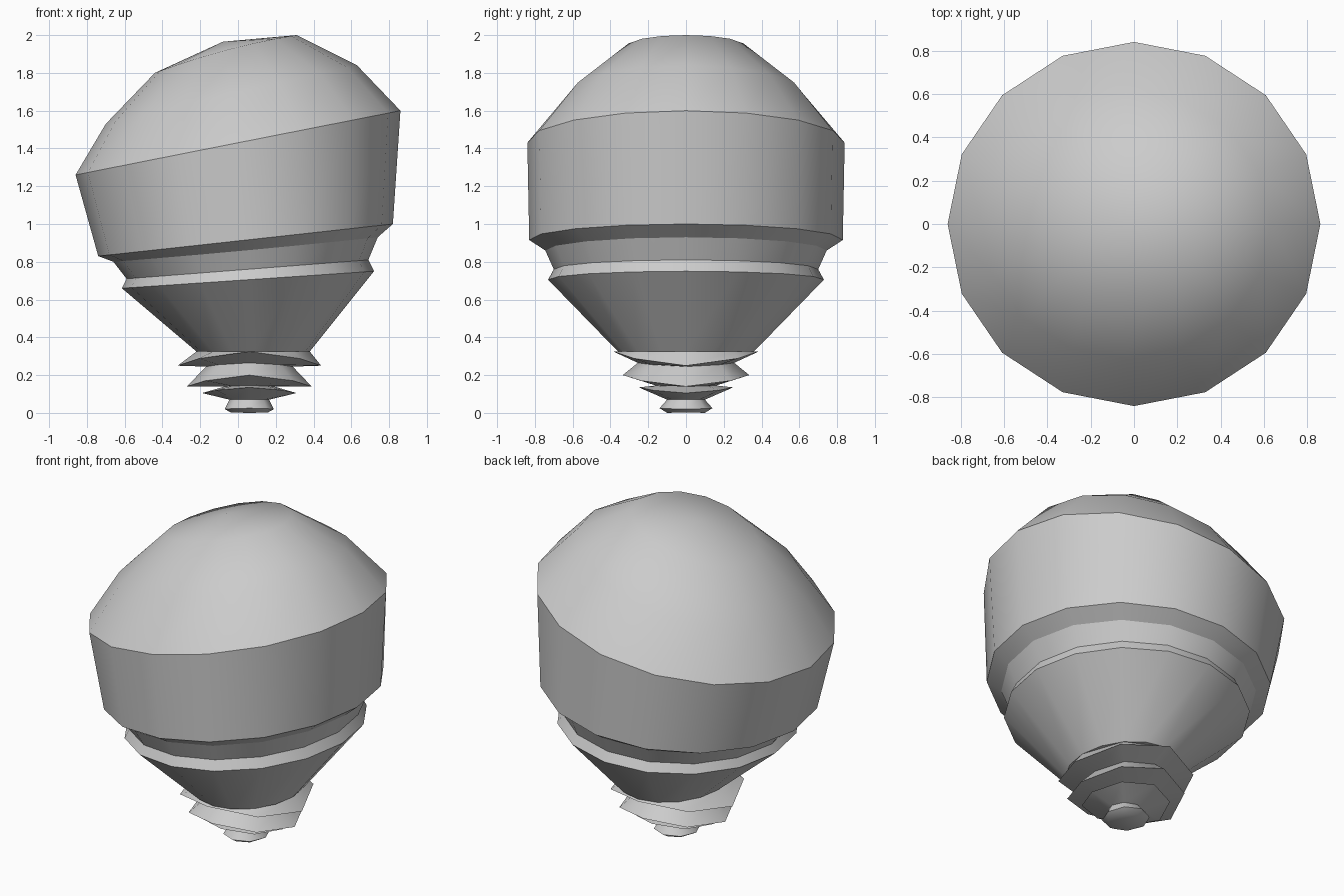
import bpy, bmesh, math

old = bpy.data.objects.get("Cube")
if old:
    bpy.data.objects.remove(old, do_unlink=True)

grey = bpy.data.materials.new("plain grey")
grey.use_nodes = True
colour = (0.6, 0.6, 0.6, 1)
grey.diffuse_color = colour
grey.node_tree.nodes["Principled BSDF"].inputs["Base Color"].default_value = colour


def add_ring(bm, sides, left, right, side):
    """Closed loop through a left (x, z), a right (x, z) and side (y, z) points."""
    (xl, zl), (xr, zr), (ry, zy) = left, right, side
    verts = []
    for i in range(sides):
        angle = math.tau * i / sides
        c, s = math.cos(angle), math.sin(angle)
        z = zy + c * (zr - zl) / 2 + c * c * ((zl + zr) / 2 - zy)
        verts.append(bm.verts.new(((xl + xr) / 2 + c * (xr - xl) / 2, ry * s, z)))
    return verts


def loft(name, sides, rings, top=None, cap_bottom=False, angle=30):
    """Skin rings from bottom to top, with an optional pole and floor."""
    bm = bmesh.new()
    loops = [add_ring(bm, sides, *ring) for ring in rings]
    for low, high in zip(loops, loops[1:]):
        for i in range(sides):
            j = (i + 1) % sides
            bm.faces.new((low[i], low[j], high[j], high[i]))
    if top:
        pole = bm.verts.new(top)
        for i in range(sides):
            bm.faces.new((loops[-1][i], loops[-1][(i + 1) % sides], pole))
    if cap_bottom:
        bm.faces.new(loops[0][::-1])
    mesh = bpy.data.meshes.new(name)
    bm.to_mesh(mesh)
    bm.free()
    mesh.materials.append(grey)
    obj = bpy.data.objects.new(name, mesh)
    bpy.context.collection.objects.link(obj)
    bpy.ops.object.select_all(action="DESELECT")
    obj.select_set(True)
    bpy.context.view_layer.objects.active = obj
    bpy.ops.object.shade_smooth_by_angle(angle=math.radians(angle))
    return obj


# Ring positions shared by neighbouring parts
dome_rim = ((-.74, .83), (.82, 1), (.83, .915))
collar_top = ((-.66, .8), (.74, .93), (.745, .86))
collar_low = ((-.59, .71), (.69, .81), (.7, .76))
cone_top = ((-.615, .66), (.72, .75), (.73, .705))
cone_low = ((-.22, .325), (.38, .325), (.36, .325))

# Tilted dome
loft("dome", 16, [
    dome_rim,
    ((-.86, 1.26), (.86, 1.6), (.84, 1.43)),
    ((-.7, 1.53), (.63, 1.84), (.62, 1.69)),
    ((-.44, 1.8), (.31, 2), (.33, 1.92)),
], top=(-.08, 0, 1.965), angle=40)

# Stepped collar and tapering cone beneath the dome
loft("collar", 16, [cone_top, collar_low, collar_top, dome_rim], angle=25)
loft("cone", 16, [cone_low, cone_top], cap_bottom=True)

# Wavy threaded foot: each thread dips at its left and right ends
centre = .06


def thread_ring(rx, zx, ry, zy):
    return (centre - rx, zx), (centre + rx, zx), (ry, zy)


loft("threaded_foot", 8, [
    thread_ring(.1, .003, .1, 0),
    thread_ring(.13, .02, .14, .025),
    thread_ring(.105, .07, .1, .07),
    thread_ring(.25, .105, .25, .135),
    thread_ring(.13, .14, .16, .145),
    thread_ring(.33, .14, .335, .2),
    thread_ring(.23, .245, .255, .265),
    thread_ring(.38, .25, .385, .325),
    cone_low,
], cap_bottom=True, angle=50)
